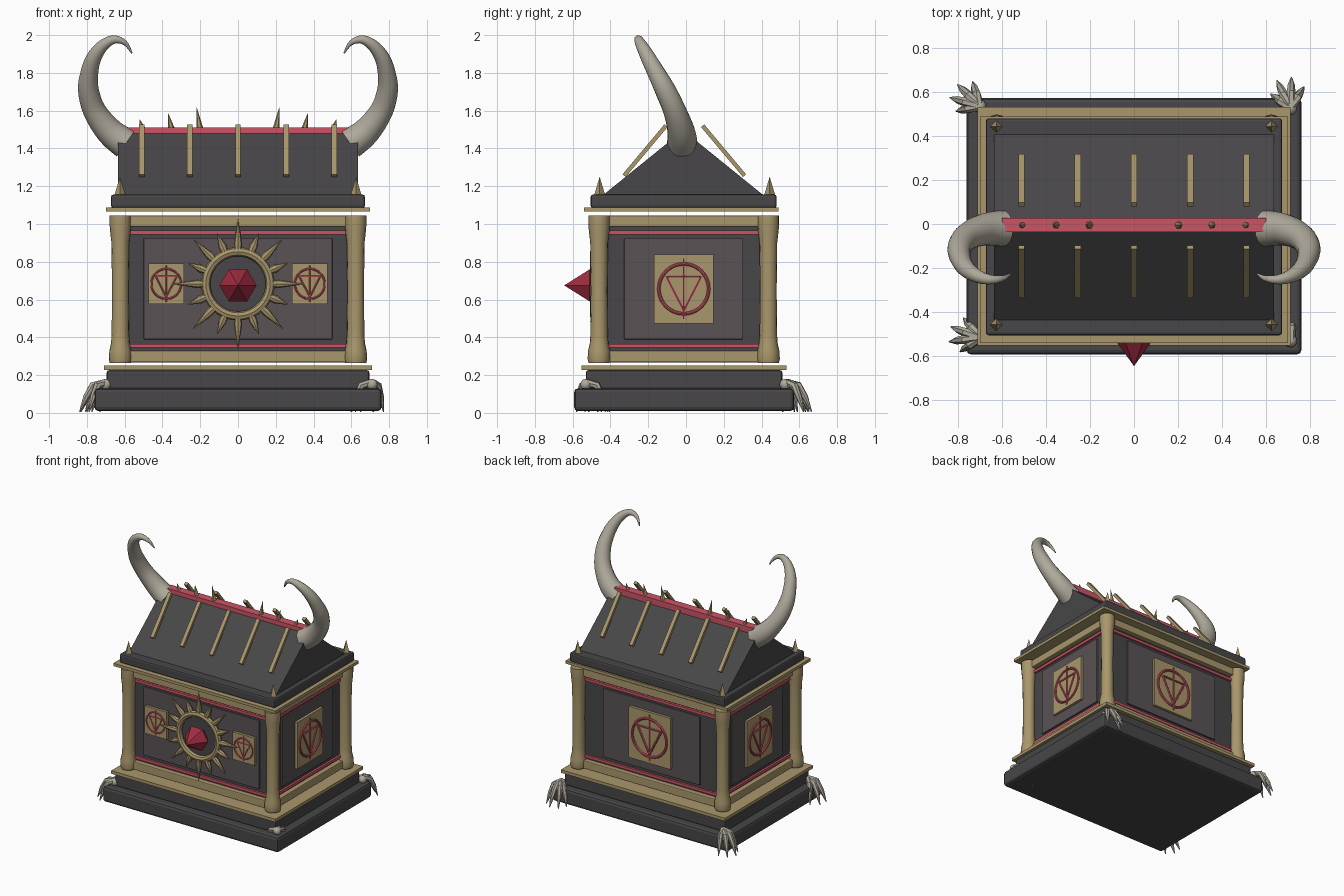
import bpy, bmesh
from math import sin, cos, pi, radians
from mathutils import Vector, Matrix

if "Cube" in bpy.data.objects:
    bpy.data.objects.remove(bpy.data.objects["Cube"])


def material(name, rgb):
    m = bpy.data.materials.new(name)
    m.diffuse_color = (*rgb, 1)
    m.use_nodes = True
    m.node_tree.nodes["Principled BSDF"].inputs["Base Color"].default_value = m.diffuse_color
    return m


STONE = material("dark_stone", (0.065, 0.062, 0.065))
PANEL = material("panel_stone", (0.10, 0.085, 0.09))
GOLD = material("aged_gold", (0.40, 0.31, 0.15))
RED = material("red_enamel", (0.60, 0.09, 0.13))
GEM = material("gem_red", (0.35, 0.025, 0.05))
BONE = material("bone", (0.43, 0.40, 0.33))
CY = -0.012  # depth centre of the casket
I = Matrix.Identity(4)


def finish(name, bm, mat, smooth=False):
    bmesh.ops.remove_doubles(bm, verts=bm.verts, dist=1e-5)
    bmesh.ops.recalc_face_normals(bm, faces=bm.faces)
    me = bpy.data.meshes.new(name)
    bm.to_mesh(me)
    bm.free()
    me.materials.append(mat)
    ob = bpy.data.objects.new(name, me)
    bpy.context.collection.objects.link(ob)
    if smooth:
        bpy.ops.object.select_all(action='DESELECT')
        ob.select_set(True)
        bpy.context.view_layer.objects.active = ob
        bpy.ops.object.shade_smooth_by_angle(angle=radians(40))
    return ob


def box(name, center, size, mat, bevel=0, mtx=I):
    bm = bmesh.new()
    bmesh.ops.create_cube(bm, size=1, matrix=mtx @ Matrix.Translation(center) @ Matrix.Diagonal((*size, 1)))
    if bevel:
        bmesh.ops.bevel(bm, geom=bm.edges[:], offset=bevel, segments=2, profile=0.5, affect='EDGES')
    return finish(name, bm, mat)


def slab(name, hx, y0, y1, z0, z1, mat, bevel=0):
    return box(name, (0, (y0 + y1) / 2, (z0 + z1) / 2), (2 * hx, y1 - y0, z1 - z0), mat, bevel)


def add_tube(bm, pts, radii, n=8, mtx=I):
    pts = [mtx @ Vector(p) for p in pts]
    rings = []
    for i, p in enumerate(pts):
        t = (pts[min(i + 1, len(pts) - 1)] - pts[max(i - 1, 0)]).normalized()
        ref = Vector((0, 0, 1)) if abs(t.y) > 0.9 else Vector((0, 1, 0))
        u = t.cross(ref).normalized()
        v = t.cross(u)
        r = max(radii[i], 1e-6)
        rings.append([bm.verts.new(p + r * (cos(2 * pi * k / n) * u + sin(2 * pi * k / n) * v)) for k in range(n)])
    for a, b in zip(rings, rings[1:]):
        for k in range(n):
            bm.faces.new((a[k], a[(k + 1) % n], b[(k + 1) % n], b[k]))
    bm.faces.new(rings[0])
    bm.faces.new(rings[-1])


def tube(name, pts, radii, mat, n=8, smooth=False, mtx=I):
    bm = bmesh.new()
    add_tube(bm, pts, radii, n, mtx)
    return finish(name, bm, mat, smooth)


def ring(name, radius, thick, mat, mtx):
    # torus standing in the local xz plane
    bm = bmesh.new()
    n, m = 40, 8
    vs = [[bm.verts.new(mtx @ Vector(((radius + thick * cos(b)) * cos(a), thick * sin(b), (radius + thick * cos(b)) * sin(a))))
           for b in [2 * pi * j / m for j in range(m)]] for a in [2 * pi * i / n for i in range(n)]]
    for i in range(n):
        for j in range(m):
            bm.faces.new((vs[i][j], vs[(i + 1) % n][j], vs[(i + 1) % n][(j + 1) % m], vs[i][(j + 1) % m]))
    return finish(name, bm, mat, True)


def smooth_path(rows, steps=4):
    # Catmull-Rom through rows of x, y, z, radius
    out = []
    for i in range(len(rows) - 1):
        p = [Vector(rows[min(max(i + k, 0), len(rows) - 1)]) for k in (-1, 0, 1, 2)]
        for s in range(steps):
            t = s / steps
            out.append(0.5 * (2 * p[1] + (p[2] - p[0]) * t + (2 * p[0] - 5 * p[1] + 4 * p[2] - p[3]) * t * t
                              + (3 * p[1] - p[0] - 3 * p[2] + p[3]) * t ** 3))
    out.append(Vector(rows[-1]))
    return [q.to_3d() for q in out], [q[3] for q in out]


# stepped base
slab("base_plinth", 0.76, -0.592, 0.572, 0.01, 0.13, STONE, 0.02)
slab("upper_plinth", 0.695, -0.53, 0.51, 0.125, 0.226, STONE, 0.012)
slab("base_gold_plate", 0.71, -0.552, 0.532, 0.226, 0.25, GOLD)

# body with gold bands and red strips
slab("body", 0.60, CY - 0.43, CY + 0.43, 0.268, 1.043, STONE)
for tag, g0, g1, r0, r1 in (("lower", 0.268, 0.33, 0.345, 0.366), ("upper", 0.985, 1.045, 0.945, 0.966)):
    slab(tag + "_gold_band", 0.637, CY - 0.467, CY + 0.467, g0, g1, GOLD, 0.006)
    slab(tag + "_red_strip", 0.616, CY - 0.446, CY + 0.446, r0, r1, RED)

# corner columns
for sx in (-1, 1):
    for sy in (-1, 1):
        prof = [(0.265, .056), (0.285, .061), (0.33, .058), (0.37, .049), (0.42, .046), (0.65, .044),
                (0.90, .047), (0.96, .054), (1.0, .057), (1.045, .057)]
        tube("corner_column", [(sx * 0.623, CY + sy * 0.448, z) for z, r in prof], [r for z, r in prof], GOLD, 16, True)


def emblem(mtx, w, h, s):
    # plaque with ring, inverted triangle and vertical bar, facing local -y
    box("emblem_plaque", (0, -0.005, 0), (w, 0.03, h), GOLD, 0, mtx)
    m = mtx @ Matrix.Translation((0, -0.022, 0))
    ring("emblem_ring", 0.132 * s, 0.009 * s, RED, m)
    bm = bmesh.new()
    tri = [(s * 0.112 * cos(a), 0, s * 0.115 * sin(a)) for a in (radians(35), radians(145), radians(270))]
    for k in range(3):
        add_tube(bm, [tri[k], tri[(k + 1) % 3]], [0.007 * s] * 2, 6, m)
    add_tube(bm, [(0, 0, -0.16 * s), (0, 0, 0.16 * s)], [0.006 * s] * 2, 6, m)
    finish("emblem_lines", bm, RED)


# recessed-looking panels and emblems on every side
for name, turn, dist, pw in (("front", 0, 0.43, 1.0), ("right", 90, 0.60, 0.63),
                             ("back", 180, 0.43, 0.84), ("left", 270, 0.60, 0.63)):
    rot = Matrix.Translation((0, CY, 0)) @ Matrix.Rotation(radians(turn), 4, 'Z')
    box(name + "_panel", (0, -dist, 0.657), (pw, 0.024, 0.535), PANEL, 0.004, rot)
    face = rot @ Matrix.Translation((0, -dist - 0.012, 0.657))
    if name == "front":
        for sx in (-1, 1):
            emblem(face @ Matrix.Translation((sx * 0.38, 0, 0.026)), 0.19, 0.215, 0.6)
    elif name == "back":
        emblem(face, 0.36, 0.40, 1.12)
    else:
        emblem(face, 0.317, 0.365, 1.0)

# sunburst and gem
sun = Matrix.Translation((0, -0.485, 0.683))
ring("sun_ring", 0.17, 0.024, GOLD, sun)
tube("sun_disc", [(0, 0.035, 0), (0, 0.015, 0)], [0.165] * 2, STONE, 40, False, sun)
bm = bmesh.new()
for k in range(16):
    a = 2 * pi * k / 16
    reach = 0.35 if k % 4 == 0 else 0.335 if k % 2 == 0 else 0.29
    add_tube(bm, [(r * cos(a), 0, r * sin(a)) for r in (0.17, 0.215, reach)], [0.018, 0.022, 0], 8, sun)
finish("sun_rays", bm, GOLD, True)
tube("gem", [(0, -0.44, 0.675), (0, -0.51, 0.675), (0, -0.645, 0.675)], [0.04, 0.098, 0], GEM, 6)

# lid slabs and gabled roof
slab("lid_gold_plate", 0.70, -0.54, 0.489, 1.066, 1.088, GOLD)
slab("lid_rim", 0.672, -0.505, 0.48, 1.085, 1.156, STONE, 0.012)
bm = bmesh.new()
ends = [[bm.verts.new((x, -0.015 + y, z)) for y, z in ((-0.428, 1.15), (0.428, 1.15), (0.02, 1.48), (-0.02, 1.48))]
        for x in (-0.635, 0.635)]
for e in ends:
    bm.faces.new(e)
for k in range(4):
    j = (k + 1) % 4
    bm.faces.new((ends[0][k], ends[0][j], ends[1][j], ends[1][k]))
finish("roof", bm, STONE)
slab("red_ridge", 0.60, -0.037, 0.027, 1.465, 1.512, RED)

# sloping roof ribs
for i in range(5):
    for sy in (-1, 1):
        m = Matrix.Translation(((i - 2) * 0.255, -0.009 + sy * 0.208, 1.388)) @ Matrix.Rotation(sy * radians(-50), 4, 'X')
        box("roof_rib", (0, 0, 0), (0.028, 0.345, 0.022), GOLD, 0, m)

# ridge and corner spikes
for sx in (-1, 1):
    for x, top in ((0.2, 1.622), (0.35, 1.588), (0.502, 1.556)):
        tube("ridge_spike", [(sx * x, -0.005, 1.49), (sx * (x + 0.02), -0.005, top)], [0.021, 0], GOLD, 6)
    for y in (-0.457, 0.443):
        tube("corner_spike", [(sx * 0.625, y, 1.15), (sx * 0.625, y, 1.25)], [0.03, 0], GOLD, 4)

# curved horns
horn = [(.595, -.02, 1.425, .082), (.68, -.025, 1.49, .073), (.76, -.06, 1.60, .061), (.792, -.11, 1.71, .055),
        (.787, -.157, 1.80, .047), (.763, -.20, 1.88, .040), (.715, -.235, 1.945, .031),
        (.655, -.252, 1.977, .022), (.597, -.247, 1.958, .013), (.562, -.228, 1.905, .004)]
for sx in (-1, 1):
    pts, rad = smooth_path([(sx * x, y, z, r) for x, y, z, r in horn])
    tube("horn", pts, rad, BONE, 16, True)

# clawed feet gripping the base corners, each turned its own way
for x, y, aim in ((-0.70, 0.535, 148), (0.71, 0.525, 100), (-0.70, -0.515, 172), (0.71, -0.53, 128)):
    bm = bmesh.new()
    bmesh.ops.create_uvsphere(bm, u_segments=10, v_segments=6, radius=0.03,
                              matrix=Matrix.Translation((x, y, 0.15)))
    for off, reach in ((-42, 0.115), (-12, 0.14), (16, 0.14), (44, 0.11)):
        a = radians(aim + off)
        pts = [(x + d * reach * cos(a), y + d * reach * sin(a), z)
               for d, z in ((0.05, 0.16), (0.5, 0.145), (0.75, 0.085), (1.0, 0.006))]
        add_tube(bm, pts, [0.02, 0.021, 0.017, 0.003], 7)
    finish("claw_foot", bm, BONE, True)
